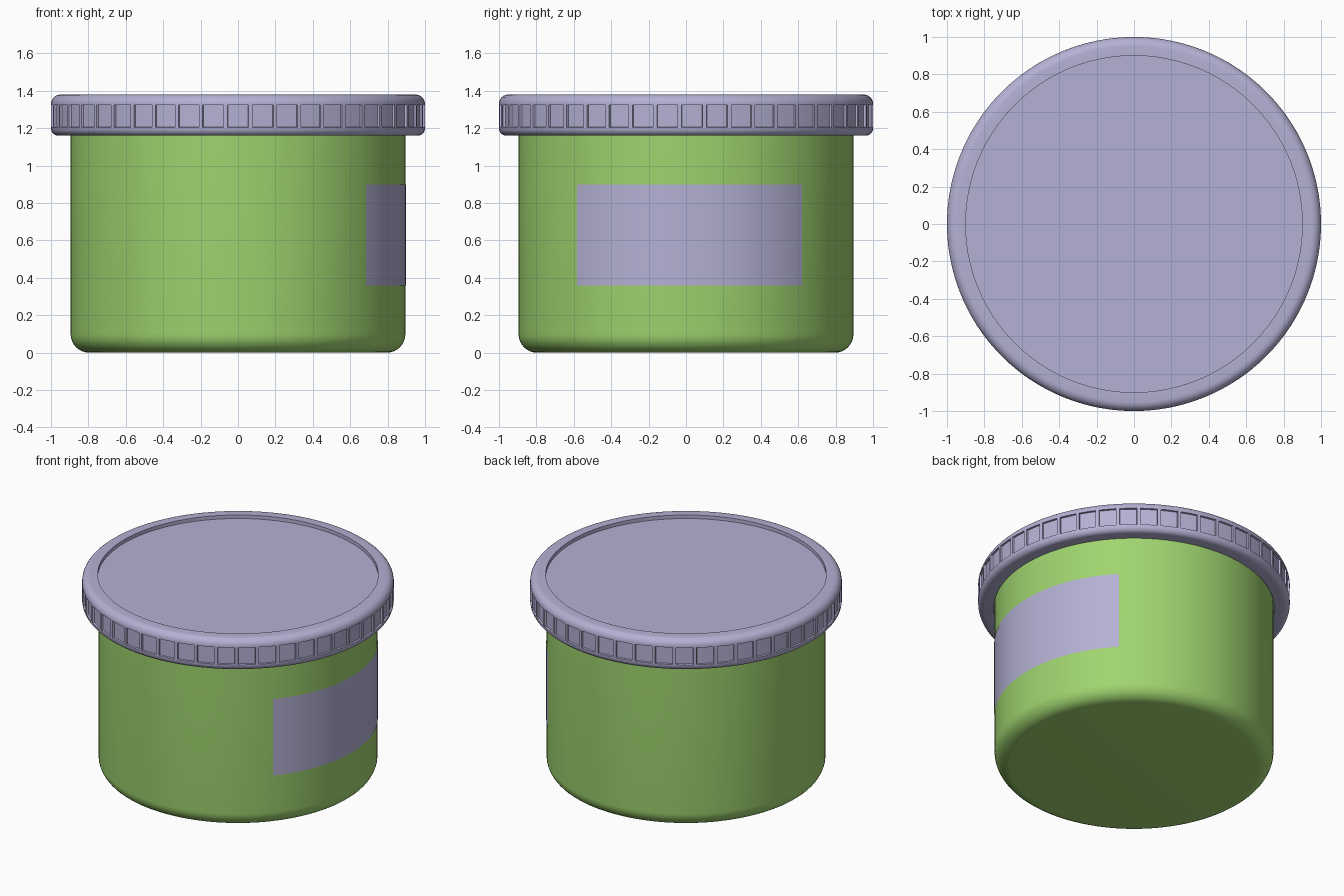
import bpy, bmesh, math
from math import sin, cos, radians, tau, pi

if "Cube" in bpy.data.objects:
    bpy.data.objects.remove(bpy.data.objects["Cube"])

PADS = 47
BODY_R = 0.895


def material(name, color):
    m = bpy.data.materials.new(name)
    m.diffuse_color = (*color, 1)
    m.use_nodes = True
    m.node_tree.nodes["Principled BSDF"].inputs["Base Color"].default_value = m.diffuse_color
    return m


def arc(cx, cz, r, a0, a1, n=6):
    """Points of a fillet in the (radius, z) plane, angles in degrees."""
    return [(cx + r * cos(radians(a0 + (a1 - a0) * i / n)),
             cz + r * sin(radians(a0 + (a1 - a0) * i / n))) for i in range(n + 1)]


def lathe(profile, angles, closed=True):
    """Revolve a profile listed from the bottom up the outside."""
    bm = bmesh.new()
    rings = [[bm.verts.new((r * cos(a), r * sin(a), z)) for a in angles]
             for r, z in profile]
    n = len(angles)
    for lo, hi in zip(rings, rings[1:]):
        for i in range(n if closed else n - 1):
            j = (i + 1) % n
            bm.faces.new((lo[i], lo[j], hi[j], hi[i]))
    if closed:
        bm.faces.new(rings[0][::-1])
        bm.faces.new(rings[-1])
    bm.normal_update()
    return bm


def finish(bm, name, mat):
    mesh = bpy.data.meshes.new(name)
    bm.to_mesh(mesh)
    bm.free()
    ob = bpy.data.objects.new(name, mesh)
    bpy.context.collection.objects.link(ob)
    mesh.materials.append(mat)
    bpy.ops.object.select_all(action='DESELECT')
    ob.select_set(True)
    bpy.context.view_layer.objects.active = ob
    bpy.ops.object.shade_smooth_by_angle(angle=radians(30))
    return ob


green = material("green", (0.35, 0.66, 0.16))
lilac = material("lilac", (0.46, 0.44, 0.66))

# Jar body with a rounded bottom edge
body_profile = arc(BODY_R - 0.1, 0.1, 0.1, -90, 0, 8) + [(BODY_R, 1.3)]
finish(lathe(body_profile, [tau * i / 144 for i in range(144)]), "jar_body", green)

# Label wrapped on the right side
a0, a1 = radians(-40.4), radians(43.8)
label_angles = [a0 + (a1 - a0) * i / 36 for i in range(37)]
finish(lathe([(BODY_R + 0.002, 0.36), (BODY_R + 0.002, 0.9)], label_angles, False),
       "label", lilac)

# Screw lid: rounded rim, sunken top, hollow underside
pitch = tau / PADS
half = pitch * 0.42
lid_angles = [-pi / 2 + k * pitch + d for k in range(PADS)
              for d in (-half, 0, half)]
PAD_LOW, PAD_HIGH = 1.205, 1.325
lid_profile = ([(0.9, 1.32), (0.9, 1.16)]
               + arc(0.96, 1.20, 0.04, -90, 0)
               + [(1, PAD_LOW), (1, PAD_HIGH)]
               + arc(0.95, 1.33, 0.05, 0, 90)
               + [(0.9, 1.38), (0.9, 1.355)])
lid = lathe(lid_profile, lid_angles)

# Shallow grip pads sunk into the rim
pads = []
for f in lid.faces:
    c = f.calc_center_median()
    zs = [v.co.z for v in f.verts]
    if (len(f.verts) == 4 and math.hypot(c.x, c.y) > 0.99
            and abs(min(zs) - PAD_LOW) < 1e-4 and abs(max(zs) - PAD_HIGH) < 1e-4):
        off = (math.atan2(c.y, c.x) + pi / 2 + pitch / 2) % pitch - pitch / 2
        if abs(off) < half:
            pads.append(f)
bmesh.ops.inset_region(lid, faces=pads, thickness=0.002, depth=-0.012,
                       use_even_offset=True, use_boundary=True)
finish(lid, "lid", lilac)
